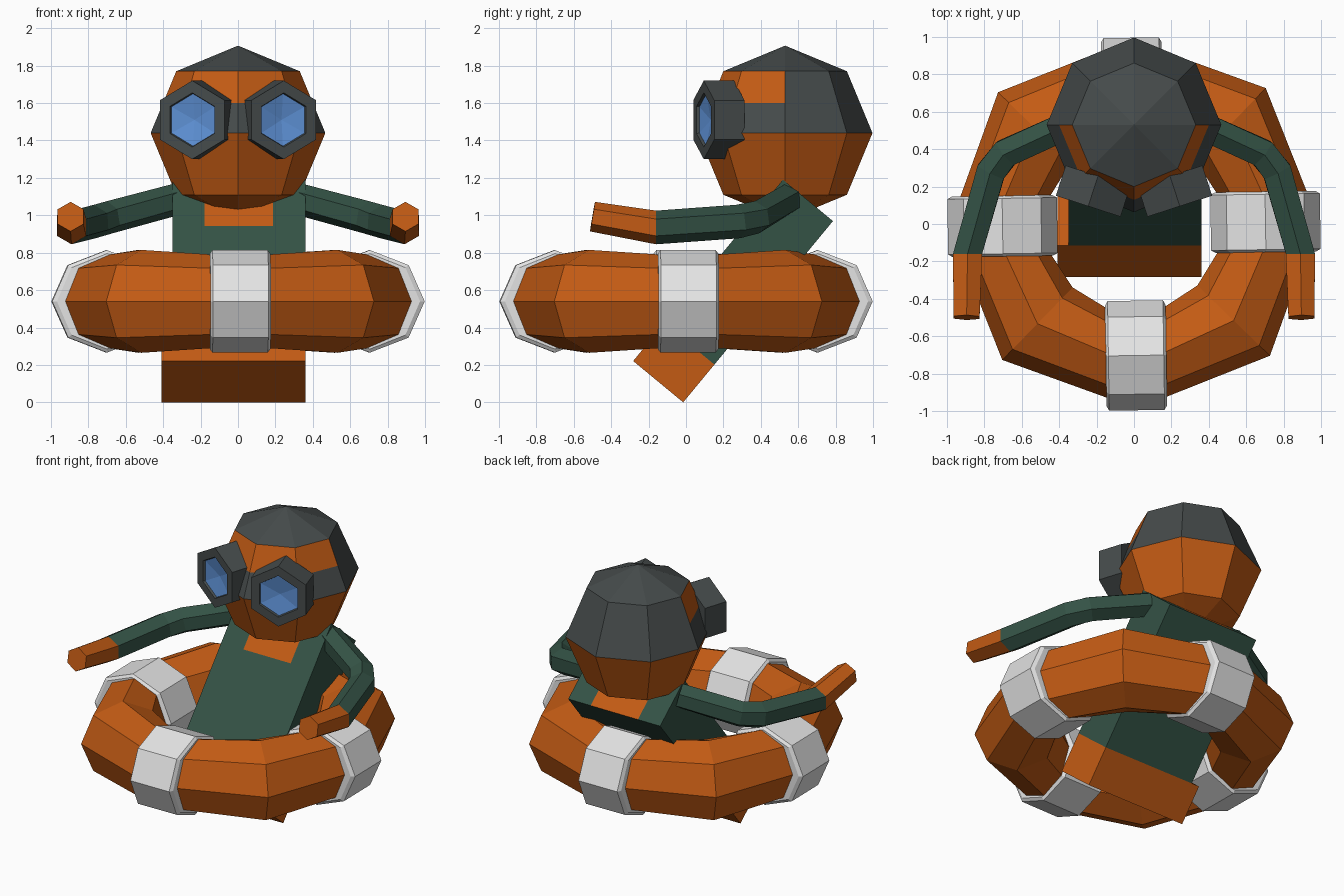
import bpy, bmesh, math
from mathutils import Vector, Matrix

if "Cube" in bpy.data.objects:
    bpy.data.objects.remove(bpy.data.objects["Cube"])


def material(name, rgb):
    m = bpy.data.materials.new(name)
    m.diffuse_color = (*rgb, 1)
    m.use_nodes = True
    m.node_tree.nodes["Principled BSDF"].inputs["Base Color"].default_value = m.diffuse_color
    return m


ORANGE = material("orange", (0.55, 0.105, 0.007))
GREEN = material("dark green", (0.034, 0.085, 0.060))
GREY = material("charcoal", (0.060, 0.070, 0.070))
WHITE = material("white", (0.78, 0.78, 0.78))
BLUE = material("lens blue", (0.11, 0.28, 0.66))


def finish(bm, name, mats, rule=None):
    """Turn a bmesh into an object; rule(face) picks the material slot."""
    bmesh.ops.recalc_face_normals(bm, faces=bm.faces)
    if rule:
        for f in bm.faces:
            f.material_index = rule(f)
    me = bpy.data.meshes.new(name)
    bm.to_mesh(me)
    bm.free()
    for m in mats:
        me.materials.append(m)
    ob = bpy.data.objects.new(name, me)
    bpy.context.collection.objects.link(ob)
    return ob


def loft(bm, loops, closed=False, cap=True):
    """Skin a list of point loops; return the face bands between them."""
    rings = [[bm.verts.new(p) for p in lp] for lp in loops]
    n = len(rings[0])
    pairs = list(zip(rings, rings[1:])) + ([(rings[-1], rings[0])] if closed else [])
    bands = [[bm.faces.new((a[i], a[(i + 1) % n], b[(i + 1) % n], b[i]))
              for i in range(n)] for a, b in pairs]
    if cap and not closed:
        bands.append([bm.faces.new(rings[0])])
        bands.append([bm.faces.new(rings[-1])])
    return bands


# Life ring: eight-sided tube, lofted around, with four bands
RING_Z = 0.54


def section(angle, radius, offset, rx, rz):
    rot = Matrix.Rotation(angle + math.radians(0.9), 3, 'Z')
    return [rot @ Vector((radius + rx * math.cos(k * math.pi / 4), offset,
                          rz * math.sin(k * math.pi / 4))) + Vector((0, 0, RING_Z))
            for k in range(8)]


loops = []
for q in range(4):
    a = q * math.pi / 2
    loops += [section(a, 0.69, -0.15, 0.24, 0.25),
              section(a, 0.69, 0.15, 0.24, 0.25),
              section(a + math.pi / 4, 0.742, 0, 0.27, 0.275)]
bm = bmesh.new()
loft(bm, loops, closed=True)
finish(bm, "life_ring", [ORANGE])

for q, side in enumerate(("right", "back", "left", "front")):
    bm = bmesh.new()
    loft(bm, [section(q * math.pi / 2, 0.703, o, rx, rz) for o, rx, rz in
              ((-0.162, 0.268, 0.255), (-0.148, 0.293, 0.274),
               (0.148, 0.293, 0.274), (0.162, 0.268, 0.255))])
    finish(bm, "ring_band_" + side, [WHITE])

# Body: leaning boxes, local y = depth (0 back, 1 front), local z = length
U, V = Vector((0, 0.637, 0.771)), Vector((0, -0.771, 0.637))
LENGTH, DEPTH = 1.257, 0.347


def lean_box(x0, x1, t0, t1):
    bm = bmesh.new()
    bmesh.ops.create_cube(bm, size=1)
    for v in bm.verts:
        v.co = Vector((x0 + (v.co.x + 0.5) * (x1 - x0), (v.co.y + 0.5) * DEPTH,
                       t0 + (v.co.z + 0.5) * (t1 - t0)))
    return bm


def lean(bm):
    for v in bm.verts:
        x, d, t = v.co
        v.co = Vector((x, -0.015, 0)) + V * d + U * t


def cut(bm, co, no):
    bmesh.ops.bisect_plane(bm, geom=bm.verts[:] + bm.edges[:] + bm.faces[:],
                           plane_co=co, plane_no=no)


bm = lean_box(-0.41, 0.36, 0, 0.262)
lean(bm)
finish(bm, "lower_body", [ORANGE])

bm = lean_box(-0.35, 0.36, 0.262, LENGTH)
cut(bm, (-0.178, 0, 0), (1, 0, 0))
cut(bm, (0.187, 0, 0), (1, 0, 0))
cut(bm, (0, 0, LENGTH - 0.32), (0, 0, 1))
# neckline: middle of the end face and top of the front face
for f in bm.faces:
    c = f.calc_center_median()
    end = c.z > LENGTH - 0.01
    front = c.y > DEPTH - 0.01 and c.z > LENGTH - 0.32
    f.material_index = int(abs(c.x) < 0.1 and (end or front))
lean(bm)
finish(bm, "torso", [GREEN, ORANGE])

# Head: low sphere with hood and strap coloured by height and side
bm = bmesh.new()
bmesh.ops.create_uvsphere(bm, u_segments=8, v_segments=4, radius=0.467,
                          matrix=Matrix.Translation((0, 0.53, 1.44)))
cut(bm, (0, 0, 1.6), (0, 0, 1))


def head_rule(f):
    c = f.calc_center_median()
    if c.z < 1.44:
        return 0
    return int(c.z > 1.775 or c.y > 0.53 or c.z < 1.6)


finish(bm, "head", [ORANGE, GREY], head_rule)

# Goggles and arms, mirrored left and right
ARM = [((0.33, 0.54, 1.085), 0.085), ((0.685, 0.38, 0.99), 0.088),
       ((0.765, 0.28, 0.967), 0.09), ((0.89, -0.16, 0.935), 0.09),
       ((0.895, -0.50, 0.993), 0.08)]

for s, side in ((1, "right"), (-1, "left")):
    # hexagonal goggle with a sunken, faceted lens
    tilt = math.radians(18) * s
    axis = Vector((-math.sin(tilt), math.cos(tilt), 0))   # points into the head
    across = Vector((math.cos(tilt), math.sin(tilt), 0))
    mid = Vector((0.245 * s, 0.095, 1.51))

    def hexagon(r, depth):
        return [mid + axis * depth + across * (r * math.sin(k * math.pi / 3))
                + Vector((0, 0, r * math.cos(k * math.pi / 3))) for k in range(6)]

    bm = bmesh.new()
    bands = loft(bm, [hexagon(0.21, 0.17), hexagon(0.21, 0),
                      hexagon(0.145, 0), hexagon(0.14, 0.015)])
    lens = bmesh.ops.poke(bm, faces=bands[-1])
    for v in lens["verts"]:
        v.co += axis * 0.025
    for f in lens["faces"]:
        f.material_index = 1
    finish(bm, "goggle_" + side, [GREY, BLUE])

    # six-sided arm, last stretch is the hand
    pts = [Vector((p[0] * s, p[1], p[2])) for p, r in ARM]
    loops = []
    for i, p in enumerate(pts):
        t = Vector()
        if i:
            t += (p - pts[i - 1]).normalized()
        if i < len(pts) - 1:
            t += (pts[i + 1] - p).normalized()
        t.normalize()
        if i == 3:
            t = Vector((0, -1, 0))                        # square wrist seam
        h = t.cross(Vector((0, 0, 1))).normalized()
        w = h.cross(t)
        r = ARM[i][1]
        loops.append([p + h * (r * math.sin(k * math.pi / 3))
                      + w * (r * math.cos(k * math.pi / 3)) for k in range(6)])
    bm = bmesh.new()
    loft(bm, loops)
    finish(bm, "arm_" + side, [GREEN, ORANGE],
           lambda f: int(f.calc_center_median().y < -0.17))
